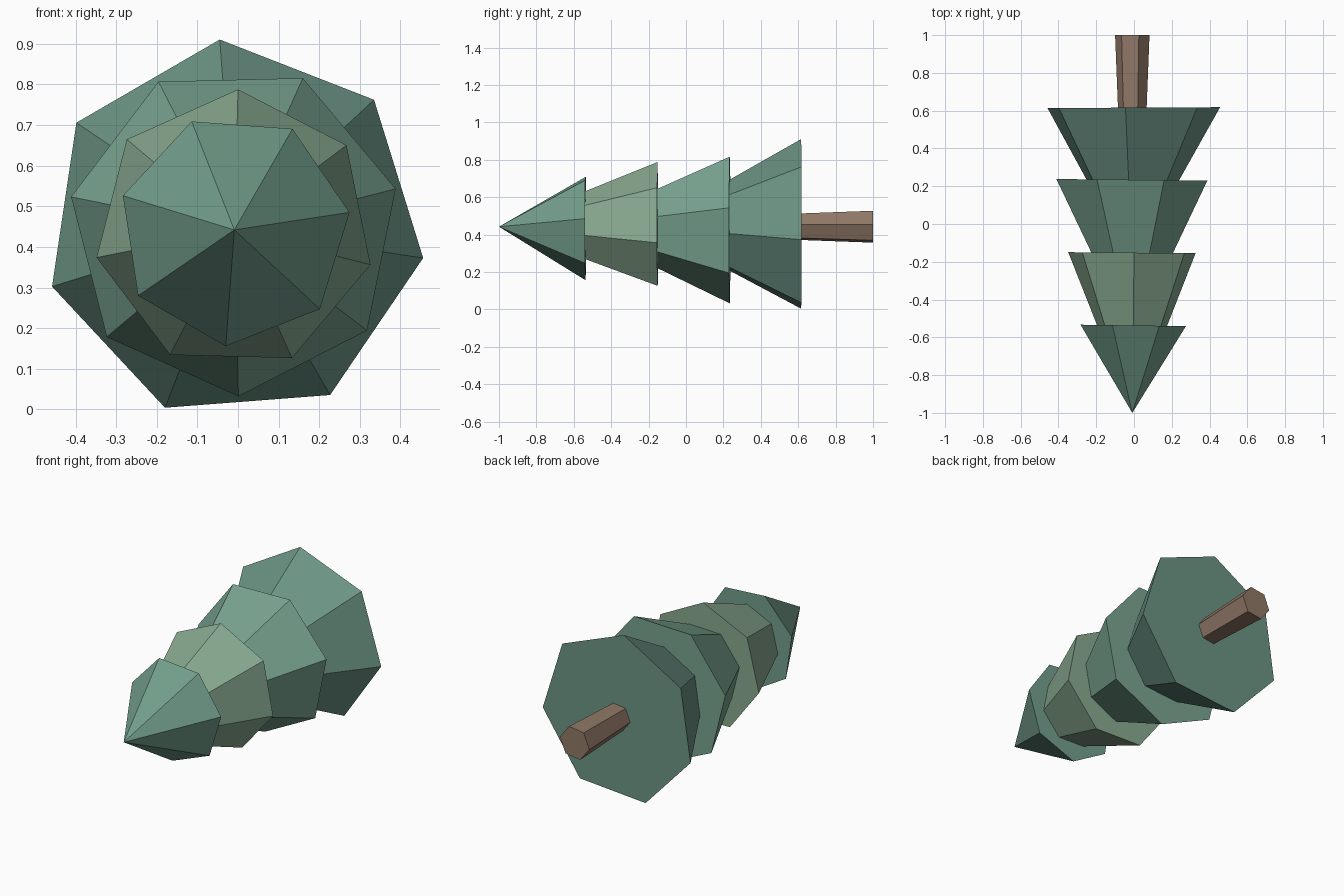
import bpy, bmesh
from math import cos, sin, radians, tau

if "Cube" in bpy.data.objects:
    bpy.data.objects.remove(bpy.data.objects["Cube"])

CX, CZ = -0.009, 0.442   # axis of the lying tree


def material(name, rgb):
    m = bpy.data.materials.new(name)
    m.diffuse_color = (*rgb, 1)
    m.use_nodes = True
    m.node_tree.nodes["Principled BSDF"].inputs["Base Color"].default_value = m.diffuse_color
    return m


def frustum(name, sides, phase, y0, r0, y1, r1, mat, tilt=0.0):
    """Capped low-poly cone along y; r0 = 0 gives a pointed tip."""
    bm = bmesh.new()

    def ring(y, r):
        if r == 0:
            return [bm.verts.new((CX, y, CZ))]
        verts = []
        for i in range(sides):
            a = radians(phase) + tau * i / sides
            x = r * cos(a)
            verts.append(bm.verts.new((CX + x, y + tilt * x, CZ + r * sin(a))))
        bm.faces.new(verts)
        return verts

    a, b = ring(y0, r0), ring(y1, r1)
    for i in range(sides):
        j = (i + 1) % sides
        if len(a) == 1:
            bm.faces.new((a[0], b[i], b[j]))
        else:
            bm.faces.new((a[i], b[i], b[j], a[j]))
    bmesh.ops.recalc_face_normals(bm, faces=bm.faces)
    me = bpy.data.meshes.new(name)
    bm.to_mesh(me)
    bm.free()
    me.materials.append(mat)
    ob = bpy.data.objects.new(name, me)
    bpy.context.collection.objects.link(ob)
    return ob


teal = material("teal_green", (0.17, 0.34, 0.26))
sage = material("sage_green", (0.25, 0.40, 0.28))
mid = material("mid_green", (0.19, 0.37, 0.28))
deep = material("deep_green", (0.15, 0.30, 0.235))
bark = material("bark", (0.28, 0.19, 0.135))

# Foliage tiers: name, phase, start y, start radius, end y, end radius, material, tilt
tiers = [
    ("foliage_tip", 111.5, -1.0, 0.0, -0.537, 0.287, teal, -0.014),
    ("foliage_upper", 88.5, -0.543, 0.188, -0.152, 0.346, sage, -0.008),
    ("foliage_middle", 65.7, -0.16, 0.218, 0.234, 0.41, mid, -0.01),
    ("foliage_lower", 94.4, 0.226, 0.248, 0.616, 0.470, deep, 0.005),
]
for name, phase, y0, r0, y1, r1, mat, tilt in tiers:
    frustum(name, 7, phase, y0, r0, y1, r1, mat, tilt)

# Trunk, flaring toward its foot
frustum("trunk", 6, 8, 0.60, 0.076, 1.0, 0.092, bark)
